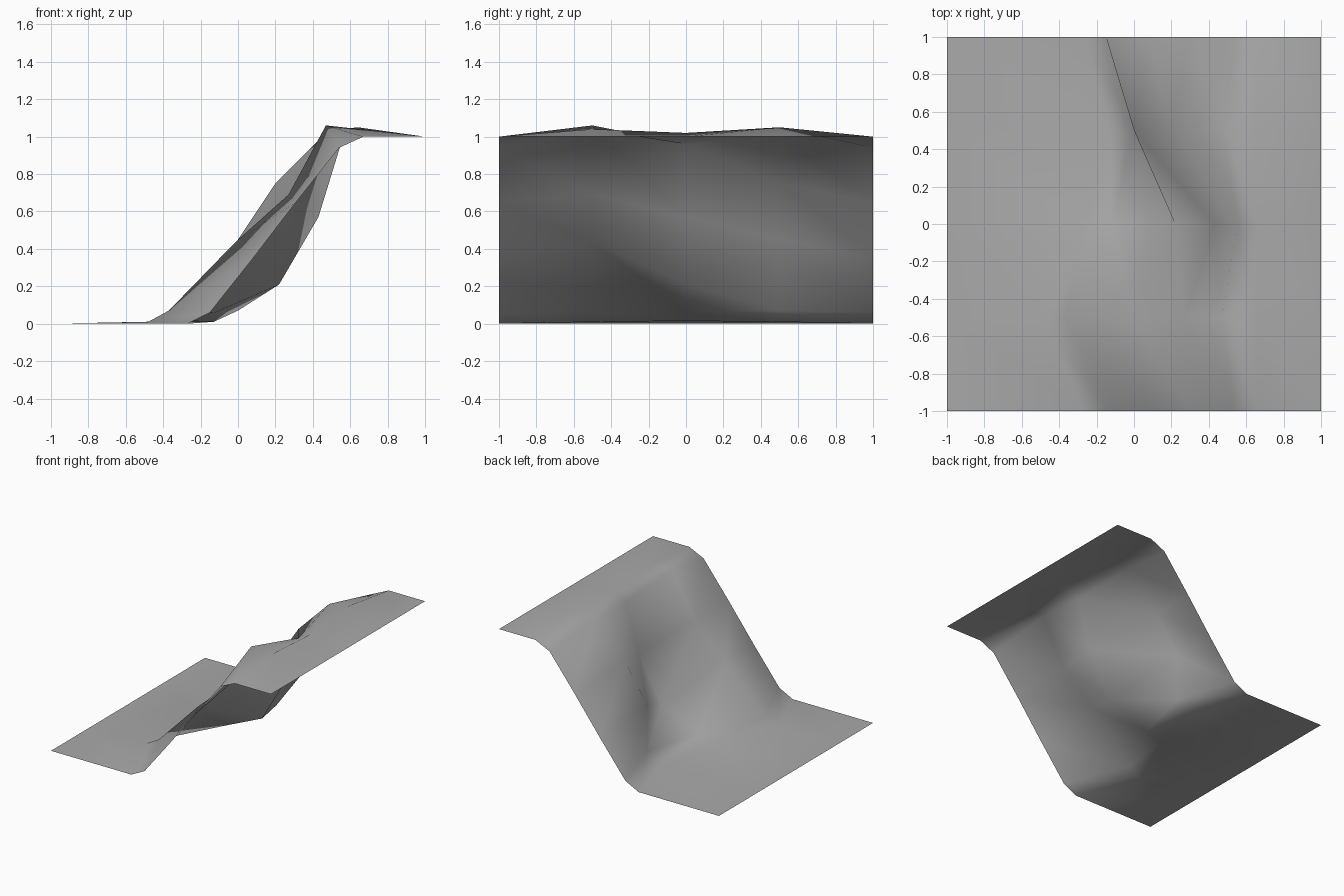
import bpy
import bmesh

# Remove the default cube only
cube = bpy.data.objects.get("Cube")
if cube:
    bpy.data.objects.remove(cube, do_unlink=True)


def make_material(name, colour):
    material = bpy.data.materials.new(name)
    material.use_nodes = True
    material.diffuse_color = colour
    shader = next(n for n in material.node_tree.nodes if n.type == 'BSDF_PRINCIPLED')
    shader.inputs["Base Color"].default_value = colour
    return material


# Cross-sections (x, z) from foot to brow; the flat ground is added at both ends
edge = [(-.27, 0), (-.15, .06), (.08, .35), (.31, .65), (.54, .94), (.67, 1)]
bulge = [(-.48, .01), (-.37, .07), (-.01, .44), (.27, .69), (.47, 1.06), (.65, 1.04)]
hollow = [(-.26, .015), (-.12, .06), (.22, .21), (.43, .57), (.55, .96), (.66, 1.02)]
overhang = [(-.13, .01), (0, .07), (0, .45), (.2, .75), (.48, 1.03), (.64, 1.05)]
sections = [edge, bulge, hollow, overhang, edge]


def build_surface(name, sections, material):
    """Bridge evenly spaced cross-sections into one open sheet."""
    bm = bmesh.new()
    rows = []
    for index, section in enumerate(sections):
        y = 2 * index / (len(sections) - 1) - 1
        profile = [(-1, 0)] + section + [(1, 1)]
        rows.append([bm.verts.new((x, y, z)) for x, z in profile])
    for near, far in zip(rows, rows[1:]):
        for c in range(len(near) - 1):
            # Each panel folds from its upper near corner to its lower far corner
            bm.faces.new((near[c], near[c + 1], far[c]))
            bm.faces.new((near[c + 1], far[c + 1], far[c]))
    for face in bm.faces:
        face.smooth = True
    mesh = bpy.data.meshes.new(name)
    bm.to_mesh(mesh)
    bm.free()
    mesh.materials.append(material)
    obj = bpy.data.objects.new(name, mesh)
    bpy.context.scene.collection.objects.link(obj)
    return obj


# Cliff tile: low ground, uneven slope and high ground
stone = make_material("stone grey", (.4, .4, .4, 1))
build_surface("cliff_slope", sections, stone)
